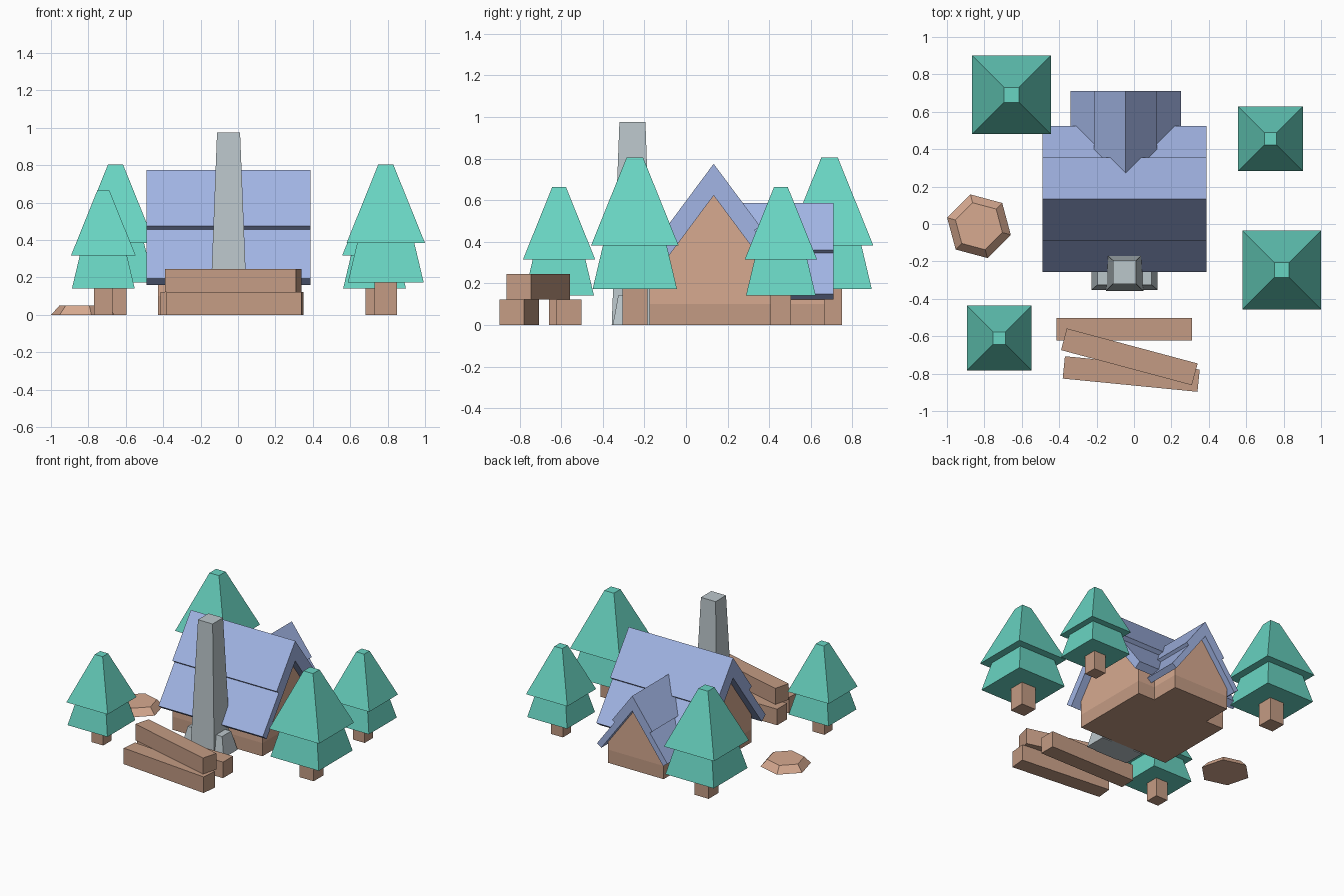
import bpy, bmesh
from math import cos, sin, radians, hypot
from mathutils import Matrix

if "Cube" in bpy.data.objects:
    bpy.data.objects.remove(bpy.data.objects["Cube"])


def material(name, rgb):
    m = bpy.data.materials.new(name)
    m.diffuse_color = (*rgb, 1)
    m.use_nodes = True
    m.node_tree.nodes["Principled BSDF"].inputs["Base Color"].default_value = m.diffuse_color
    return m


TEAL = material("foliage", (0.14, 0.66, 0.54))
BLUE = material("roof_blue", (0.36, 0.46, 0.78))
TAN = material("tan", (0.68, 0.40, 0.28))
BROWN = material("brown", (0.55, 0.33, 0.23))
STONE = material("stone", (0.50, 0.57, 0.60))


def loft(name, rings, mat):
    """Closed solid through matching rings of points, with flat end caps."""
    bm = bmesh.new()
    vr = [[bm.verts.new(p) for p in ring] for ring in rings]
    n = len(vr[0])
    for a, b in zip(vr, vr[1:]):
        for i in range(n):
            j = (i + 1) % n
            bm.faces.new((a[i], a[j], b[j], b[i]))
    bm.faces.new(vr[0][::-1])
    bm.faces.new(vr[-1])
    bmesh.ops.recalc_face_normals(bm, faces=bm.faces)
    me = bpy.data.meshes.new(name)
    bm.to_mesh(me)
    bm.free()
    me.materials.append(mat)
    ob = bpy.data.objects.new(name, me)
    bpy.context.collection.objects.link(ob)
    return ob


def rect(x0, x1, y0, y1, z):
    return [(x0, y0, z), (x1, y0, z), (x1, y1, z), (x0, y1, z)]


def box(name, x0, x1, y0, y1, z0, z1, mat):
    return loft(name, [rect(x0, x1, y0, y1, z0), rect(x0, x1, y0, y1, z1)], mat)


def extrude(name, profile, axis, centre, a, b, mat):
    """Extrude a (d, z) profile along x or y from a to b."""
    if axis == "x":
        rings = [[(s, centre + d, z) for d, z in profile] for s in (a, b)]
    else:
        rings = [[(centre + d, s, z) for d, z in profile] for s in (a, b)]
    return loft(name, rings, mat)


PITCH = 1.345
NX, NZ = PITCH / hypot(1, PITCH), 1 / hypot(1, PITCH)


def mirrored(half):
    """half runs from the top centre to the bottom centre, both at d = 0."""
    return half + [(-d, z) for d, z in half[-2:0:-1]]


def gable(name, half, step, eave, thick, extra, wall, axis, centre, roof_ab, wall_ab):
    """Two-course roof, gabled wall beneath it and a base course."""
    ridge = eave + PITCH * half
    top = ridge + extra / NZ
    peak = ridge - thick / NZ
    zs = top - PITCH * step
    extrude(name + "_roof", mirrored([
        (0, top), (step, zs), (step - NX * extra, zs - NZ * extra),
        (half, eave), (half - NX * thick, eave - NZ * thick), (0, peak)]),
        axis, centre, *roof_ab, BLUE)
    extrude(name + "_wall", [(-wall, 0.1), (wall, 0.1), (wall, peak - PITCH * wall),
                             (0, peak), (-wall, peak - PITCH * wall)],
            axis, centre, *wall_ab, TAN)
    extrude(name + "_base", [(-wall, 0), (wall, 0), (wall, 0.1), (-wall, 0.1)],
            axis, centre, *wall_ab, BROWN)


# cabin and rear wing
gable("cabin", 0.39, 0.223, 0.195, 0.058, 0.033, 0.308, "x", 0.133,
      (-0.489, 0.388), (-0.428, 0.328))
gable("wing", 0.295, 0.168, 0.15, 0.044, 0.024, 0.233, "y", -0.045,
      (0.2, 0.71), (0.2, 0.665))

# chimney with tapered stack and low shoulders
loft("chimney_stack", [rect(-0.15, 0.05, -0.357, -0.16, 0),
                       rect(-0.112, 0.011, -0.32, -0.195, 0.975)], STONE)
loft("chimney_shoulders", [rect(-0.227, 0.126, -0.352, -0.185, 0),
                           rect(-0.195, 0.094, -0.325, -0.217, 0.145)], STONE)


# trees: trunk and two square foliage tiers
def tree(i, x, y, s):
    def sq(h, z):
        return rect(x - h * s, x + h * s, y - h * s, y + h * s, z * s)
    loft(f"trunk_{i}", [sq(0.06, 0), sq(0.06, 0.2)], BROWN)
    loft(f"lower_foliage_{i}", [sq(0.203, 0.172), sq(0.13, 0.48)], TEAL)
    loft(f"upper_foliage_{i}", [sq(0.21, 0.383), sq(0.04, 0.804)], TEAL)


for i, t in enumerate([(-0.655, 0.69, 1), (0.73, 0.456, 0.825),
                       (0.79, -0.246, 1), (-0.72, -0.61, 0.825)]):
    tree(i + 1, *t)

# stacked logs
for i, (x, y, z, ang) in enumerate([(-0.052, -0.562, 0, 0),
                                    (-0.015, -0.802, 0, -5.6),
                                    (-0.025, -0.71, 0.122, -15)]):
    log = box(f"log_{i + 1}", -0.362, 0.362, -0.06, 0.06, 0, 0.122, BROWN)
    log.data.transform(Matrix.Translation((x, y, z)) @ Matrix.Rotation(radians(ang), 4, "Z"))


# flat six-sided stump
def hexagon(r, z):
    return [(-0.829 + r * cos(radians(60 * k - 15)),
             -0.012 + r * sin(radians(60 * k - 15)), z) for k in range(6)]


loft("stump", [hexagon(0.176, 0), hexagon(0.13, 0.05)], TAN)
